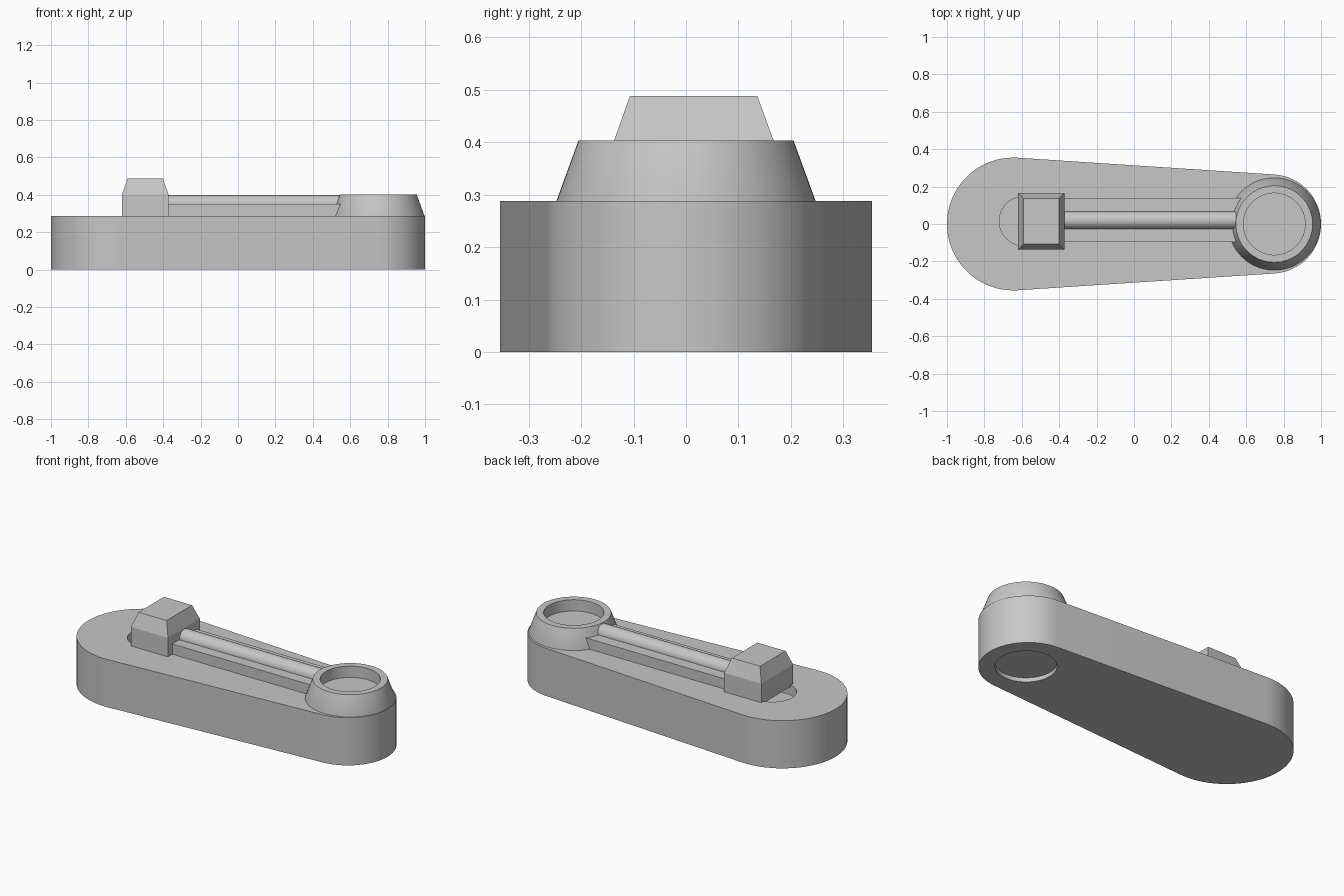
import bpy
import bmesh
from math import asin, cos, pi, radians, sin

if "Cube" in bpy.data.objects:
    bpy.data.objects.remove(bpy.data.objects["Cube"])

GREY = (0.57, 0.57, 0.57, 1)
grey = bpy.data.materials.new("plain grey")
grey.use_nodes = True
grey.diffuse_color = GREY
grey.node_tree.nodes["Principled BSDF"].inputs["Base Color"].default_value = GREY

DECK = 0.288      # top of the body
RIM = 0.403       # top of the boss


def finish(name, bm, smooth=False):
    bmesh.ops.recalc_face_normals(bm, faces=bm.faces[:])
    mesh = bpy.data.meshes.new(name)
    bm.to_mesh(mesh)
    bm.free()
    mesh.materials.append(grey)
    obj = bpy.data.objects.new(name, mesh)
    bpy.context.collection.objects.link(obj)
    if smooth:
        shade(obj)
    return obj


def shade(obj):
    bpy.ops.object.select_all(action="DESELECT")
    obj.select_set(True)
    bpy.context.view_layer.objects.active = obj
    bpy.ops.object.shade_smooth_by_angle(angle=radians(30))


def loft(name, rings, smooth=False):
    """Skin a stack of equal-length point rings and cap both ends."""
    bm = bmesh.new()
    loops = [[bm.verts.new(p) for p in ring] for ring in rings]
    n = len(loops[0])
    for a, b in zip(loops, loops[1:]):
        for i in range(n):
            j = (i + 1) % n
            bm.faces.new((a[i], a[j], b[j], b[i]))
    bm.faces.new(loops[0])
    bm.faces.new(loops[-1])
    return finish(name, bm, smooth)


def circle(x, y, z, r, n=64):
    return [(x + r * cos(2 * pi * i / n), y + r * sin(2 * pi * i / n), z)
            for i in range(n)]


def rect(x0, x1, y0, y1, z):
    return [(x0, y0, z), (x1, y0, z), (x1, y1, z), (x0, y1, z)]


# Body: two round ends joined by tangent sides
BIG_X, BIG_R, SMALL_X, SMALL_R = -0.645, 0.355, 0.735, 0.265
lean = asin((BIG_R - SMALL_R) / (SMALL_X - BIG_X))


def outline(z, n=40):
    pts = []
    for x, r, start, end in (
            (SMALL_X, SMALL_R, lean - pi / 2, pi / 2 - lean),
            (BIG_X, BIG_R, pi / 2 - lean, 3 * pi / 2 + lean)):
        for i in range(n + 1):
            a = start + (end - start) * i / n
            pts.append((x + r * cos(a), r * sin(a), z))
    return pts


body = loft("body", [outline(0), outline(DECK)])

# Round pockets in the deck and in the underside
cutters = [
    loft("deck_pocket_cutter", [circle(-0.588, 0.015, z, 0.132) for z in (0.228, 0.5)]),
    loft("base_pocket_cutter", [circle(0.75, 0, z, 0.165) for z in (-0.1, 0.025)]),
]
for cutter in cutters:
    cut = body.modifiers.new(cutter.name, "BOOLEAN")
    cut.operation = "DIFFERENCE"
    cut.solver = "EXACT"
    cut.object = cutter
    bpy.context.view_layer.objects.active = body
    bpy.ops.object.modifier_apply(modifier=cut.name)
    bpy.data.objects.remove(cutter)
shade(body)

# Tapered boss with a shallow cup in its top
loft("boss", [circle(0.75, 0, z, r) for z, r in (
    (DECK - 0.01, 0.247), (DECK, 0.247), (RIM, 0.205), (RIM, 0.165), (0.335, 0.165))], True)

# Rail and the round rod half sunk into it
loft("rail", [rect(-0.45, 0.578, -0.095, 0.138, z) for z in (DECK - 0.01, 0.35)])
loft("rod", [[(x, 0.02 + y, 0.35 + z) for y, z, _ in circle(0, 0, 0, 0.048, 32)]
             for x in (-0.45, 0.575)], True)

# Block with a chamfered top, standing in the deck pocket
loft("block", [
    rect(-0.62, -0.372, -0.137, 0.167, DECK - 0.01),
    rect(-0.62, -0.372, -0.137, 0.167, RIM),
    rect(-0.59, -0.402, -0.107, 0.136, 0.488)])
